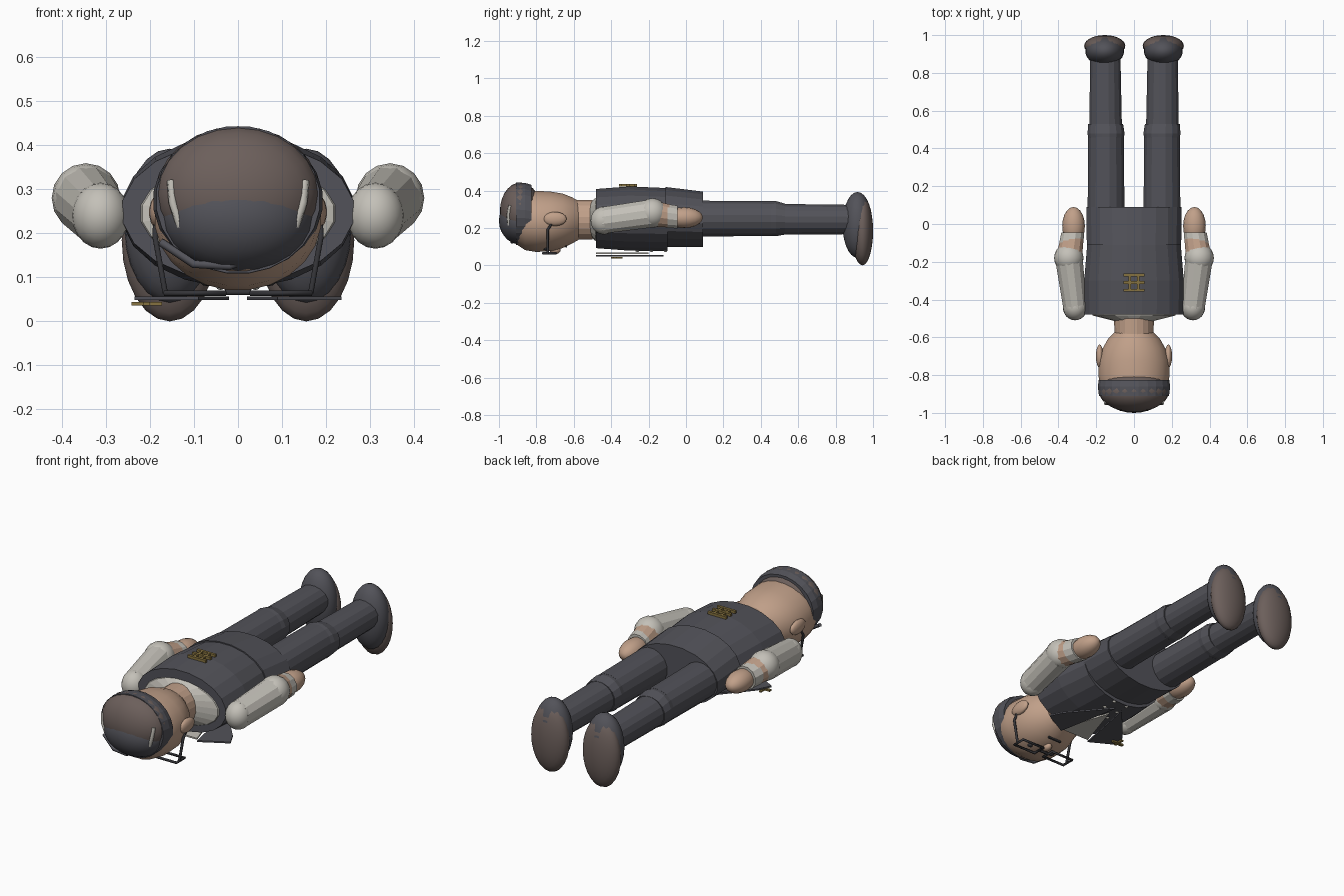
import bpy, bmesh, math
from mathutils import Vector

cube = bpy.data.objects.get("Cube")
if cube:
    bpy.data.objects.remove(cube, do_unlink=True)


def material(name, r, g, b):
    m = bpy.data.materials.new(name)
    m.use_nodes = True
    m.diffuse_color = (r, g, b, 1)
    m.node_tree.nodes["Principled BSDF"].inputs["Base Color"].default_value = (r, g, b, 1)
    return m


CLOTH = material("charcoal_cloth", .085, .085, .1)
BROWN = material("grey_brown", .15, .115, .105)
SKIN = material("skin", .53, .35, .25)
LIGHT = material("light_fabric", .55, .53, .48)
GOLD = material("dull_gold", .24, .17, .05)
BLACK = material("frame_black", .035, .035, .04)


def finish(name, bm, mat):
    bmesh.ops.recalc_face_normals(bm, faces=bm.faces)
    me = bpy.data.meshes.new(name)
    bm.to_mesh(me)
    bm.free()
    me.materials.append(mat)
    ob = bpy.data.objects.new(name, me)
    bpy.context.collection.objects.link(ob)
    return ob


def loft(name, rings, mat, sides=16):
    """Capped tube along y; each ring is (y, x radius, z radius, x centre, z centre)."""
    bm = bmesh.new()
    loops = []
    for y, rx, rz, cx, cz in rings:
        angles = [math.tau * (i + .5) / sides for i in range(sides)]
        loops.append([bm.verts.new((cx + rx * math.cos(a), y, cz + rz * math.sin(a)))
                      for a in angles])
    for a, b in zip(loops, loops[1:]):
        for i in range(sides):
            j = (i + 1) % sides
            bm.faces.new((a[i], a[j], b[j], b[i]))
    bm.faces.new(loops[0])
    bm.faces.new(loops[-1])
    return finish(name, bm, mat)


def ball(name, centre, radii, mat, segments=24, rings=14):
    bm = bmesh.new()
    bmesh.ops.create_uvsphere(bm, u_segments=segments, v_segments=rings, radius=1)
    for v in bm.verts:
        # sphere poles lie along the body axis
        x, y, z = v.co
        v.co = Vector(centre) + Vector((x * radii[0], z * radii[1], y * radii[2]))
    ob = finish(name, bm, mat)
    ob.data.polygons.foreach_set("use_smooth", [True] * len(ob.data.polygons))
    return ob


def box(name, centre, size, mat):
    bm = bmesh.new()
    bmesh.ops.create_cube(bm, size=1)
    for v in bm.verts:
        v.co = Vector(c + p * s for c, p, s in zip(centre, v.co, size))
    return finish(name, bm, mat)


def wire(name, points, radius, mat, closed=False):
    cu = bpy.data.curves.new(name, "CURVE")
    cu.dimensions = "3D"
    cu.bevel_depth = radius
    cu.bevel_resolution = 1
    cu.use_fill_caps = True
    sp = cu.splines.new("POLY")
    sp.points.add(len(points) - 1)
    for p, co in zip(sp.points, points):
        p.co = (*co, 1)
    sp.use_cyclic_u = closed
    cu.materials.append(mat)
    ob = bpy.data.objects.new(name, cu)
    bpy.context.collection.objects.link(ob)


def plate(name, outline, z, mat, depth=.008):
    bm = bmesh.new()
    f = bm.faces.new([bm.verts.new((x, y, z)) for x, y in outline])
    r = bmesh.ops.extrude_face_region(bm, geom=[f])
    for v in r["geom"]:
        if isinstance(v, bmesh.types.BMVert):
            v.co.z += depth
    return finish(name, bm, mat)


# Torso, lying face down with the head towards the front
loft("jacket_body", [(-.48, .265, .16, 0, .25), (-.3, .267, .174, 0, .25),
                     (-.1, .25, .17, 0, .245)], CLOTH, 20)
loft("jacket_skirt", [(-.11, .253, .163, 0, .258), (.09, .255, .15, 0, .246)], CLOTH, 20)
loft("shirt_shoulders", [(-.47, .23, .12, 0, .245), (-.485, .22, .115, 0, .245),
                         (-.515, .1, .09, 0, .245)], LIGHT, 20)

# Head and neck
loft("neck", [(-.5, .107, .107, 0, .243), (-.6, .104, .107, 0, .243)], SKIN, 20)
head = loft("head", [(-.575, .105, .105, 0, .24), (-.61, .14, .125, 0, .24),
                     (-.66, .168, .147, 0, .238), (-.72, .187, .16, 0, .235),
                     (-.8, .19, .165, 0, .235), (-.86, .182, .16, 0, .24),
                     (-.92, .15, .13, 0, .25)], SKIN, 24)
head.data.polygons.foreach_set("use_smooth", [len(p.vertices) == 4 for p in head.data.polygons])
ball("nose", (0, -.7, .082), (.022, .03, .022), SKIN, 12, 8)

# Cap
loft("cap_band", [(-.825, .188, .163, 0, .268), (-.86, .193, .168, 0, .274),
                  (-.91, .187, .168, 0, .276)], CLOTH, 24)
ball("cap_back", (0, -.885, .29), (.186, .11, .153), BROWN)
ball("cap_crown", (0, -.88, .238), (.174, .12, .128), CLOTH)
wire("cap_trim", [(-.175, -.9, .18), (-.1, -.925, .13), (-.02, -.93, .125),
                  (.04, -.925, .15)], .01, CLOTH)

# Face details
for side in (-1, 1):
    ball("eye_" + ("right" if side < 0 else "left"), (side * .07, -.75, .09),
         (.016, .014, .01), BLACK, 10, 6)
box("mouth", (0, -.64, .1), (.08, .01, .01), BLACK)

# Spectacles: bridge and square rims below the face
wire("spectacle_bridge", [(-.03, -.73, .066), (.03, -.73, .066)], .007, BLACK)

for side, tag in ((-1, "right"), (1, "left")):
    def mirrored(points):
        return [(side * p[0], *p[1:]) for p in points]

    def limb(name, rings, mat, sides=12):
        return loft(tag + "_" + name, [(y, rx, rz, side * cx, cz)
                                       for y, rx, rz, cx, cz in rings], mat, sides)

    wire(tag + "_rim", mirrored([(.03, -.765, .064), (.165, -.765, .064),
                                 (.165, -.695, .064), (.03, -.695, .064)]), .007, BLACK, True)
    wire(tag + "_temple", mirrored([(.165, -.74, .064), (.188, -.74, .19),
                                    (.186, -.7, .25)]), .007, BLACK)
    wire(tag + "_cap_clip", mirrored([(.13, -.945, .215), (.148, -.95, .27),
                                      (.152, -.94, .32)]), .01, LIGHT)
    ball(tag + "_ear", (side * .182, -.7, .248), (.02, .062, .038), SKIN, 14, 8)

    # Arm
    ball(tag + "_shoulder", (side * .312, -.44, .24), (.065, .07, .075), LIGHT, 20, 12)
    limb("upper_arm", [(-.45, .064, .074, .312, .24), (-.18, .076, .078, .345, .278)], LIGHT)
    ball(tag + "_elbow", (side * .345, -.18, .28), (.078, .078, .079), LIGHT, 16, 10)
    limb("forearm", [(-.18, .072, .072, .345, .278), (-.06, .062, .062, .325, .26)], SKIN)
    limb("cuff", [(-.1, .066, .066, .332, .264), (-.045, .063, .063, .324, .258)], LIGHT)
    ball(tag + "_hand", (side * .32, -.01, .255), (.06, .1, .056), SKIN, 16, 10)

    # Leg
    limb("thigh", [(0, .1, .098, .148, .25), (.46, .096, .095, .148, .25)], CLOTH, 16)
    limb("knee", [(.44, .094, .093, .148, .25), (.48, .1, .096, .148, .25),
                  (.53, .094, .084, .15, .247)], CLOTH, 16)
    limb("shin", [(.5, .088, .084, .15, .246), (.88, .082, .08, .152, .245)], CLOTH, 16)

    # Shoe: dark upper sunk into a brown sole
    ball(tag + "_shoe_upper", (side * .155, .917, .216), (.103, .08, .176), CLOTH)
    ball(tag + "_shoe_sole", (side * .155, .943, .184), (.109, .057, .184), BROWN)

    # Lapel
    plate(tag + "_lapel", [(side * x, y) for x, y in
                           ((.09, -.48), (.235, -.4), (.2, -.33), (.02, -.12))], .048, CLOTH)
    # Buttons on the chest
    for k in range(3):
        ball(tag + "_button_%d" % (k + 1), (side * .04, -.26 + k * .075, .079),
             (.01, .01, .008), LIGHT, 8, 6)

# Shirt front between the lapels
plate("shirt_front", [(-.09, -.48), (.09, -.48), (0, -.2)], .06, LIGHT)

# Plain gold bars on the back and chest
for k in range(3):
    box("back_bar_%d" % (k + 1), (0, -.35 + k * .04, .428), (.11, .014, .014), GOLD)
for side in (-1, 1):
    box("back_post", (side * .022, -.31, .428), (.012, .09, .012), GOLD)
box("chest_bar", (-.207, -.38, .04), (.07, .016, .009), GOLD)
box("chest_post", (-.207, -.37, .04), (.014, .06, .008), GOLD)
